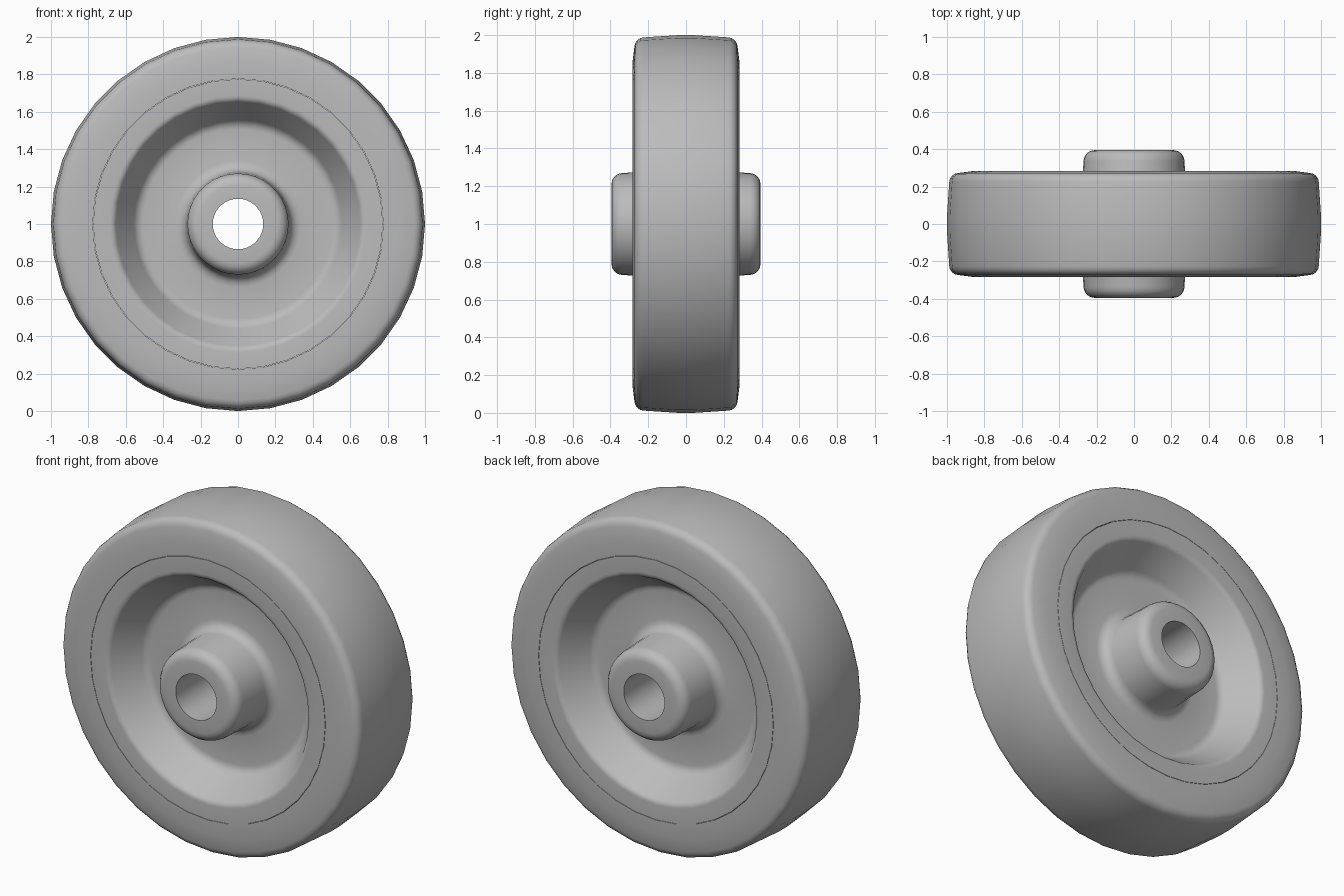
import bpy, bmesh, math
from mathutils import Vector

SEGMENTS = 36
CENTRE_Z = 1.0

cube = bpy.data.objects.get("Cube")
if cube:
    bpy.data.objects.remove(cube, do_unlink=True)


def make_material(name, rgb):
    mat = bpy.data.materials.new(name)
    mat.use_nodes = True
    mat.diffuse_color = (*rgb, 1)
    bsdf = mat.node_tree.nodes["Principled BSDF"]
    bsdf.inputs["Base Color"].default_value = (*rgb, 1)
    bsdf.inputs["Roughness"].default_value = 0.6
    return mat


def round_corners(corners, steps=4):
    """Turn (radius, offset, fillet) corners into a half profile with rounded bends."""
    points = []
    for i, (r, y, fillet) in enumerate(corners):
        p = Vector((r, y))
        if not fillet:
            points.append(p)
            continue
        to_prev = (Vector(corners[i - 1][:2]) - p).normalized()
        to_next = (Vector(corners[i + 1][:2]) - p).normalized()
        half = to_prev.angle(to_next) / 2
        centre = p + (to_prev + to_next).normalized() * fillet / math.sin(half)
        reach = fillet / math.tan(half)
        start = p + to_prev * reach - centre
        end = p + to_next * reach - centre
        sweep = start.angle(end)
        for k in range(steps + 1):
            t = k / steps
            arm = (start * math.sin((1 - t) * sweep) + end * math.sin(t * sweep)) / math.sin(sweep)
            points.append(centre + arm)
    return points


def lathe(name, corners, mat):
    """Mirror the half profile across the wheel plane and spin it round the axle."""
    half = round_corners(corners)
    loop = half + [Vector((p.x, -p.y)) for p in reversed(half)]
    bm = bmesh.new()
    rings = []
    for s in range(SEGMENTS):
        a = math.tau * s / SEGMENTS
        rings.append([bm.verts.new((p.x * math.cos(a), p.y, p.x * math.sin(a))) for p in loop])
    for s in range(SEGMENTS):
        a, b = rings[s], rings[(s + 1) % SEGMENTS]
        for i in range(len(loop)):
            j = (i + 1) % len(loop)
            bm.faces.new((a[i], a[j], b[j], b[i]))
    bmesh.ops.recalc_face_normals(bm, faces=bm.faces)
    mesh = bpy.data.meshes.new(name)
    bm.to_mesh(mesh)
    bm.free()
    mesh.materials.append(mat)
    obj = bpy.data.objects.new(name, mesh)
    obj.location.z = CENTRE_Z
    bpy.context.collection.objects.link(obj)
    bpy.ops.object.select_all(action="DESELECT")
    obj.select_set(True)
    bpy.context.view_layer.objects.active = obj
    bpy.ops.object.shade_smooth_by_angle(angle=math.radians(35))


grey = make_material("plain grey", (0.5, 0.5, 0.5))

# Tyre: slightly crowned tread with rounded shoulders
lathe("tyre", [
    (1.0, 0.04, 0),
    (0.985, 0.267, 0.05),
    (0.86, 0.283, 0),
    (0.777, 0.283, 0),
], grey)

# Wheel core: rim, sloping dish, thin web and bored hub
lathe("wheel_core", [
    (0.775, 0.283, 0),
    (0.665, 0.283, 0.04),
    (0.54, 0.09, 0.06),
    (0.28, 0.09, 0.06),
    (0.268, 0.395, 0.06),
    (0.135, 0.395, 0),
], grey)
